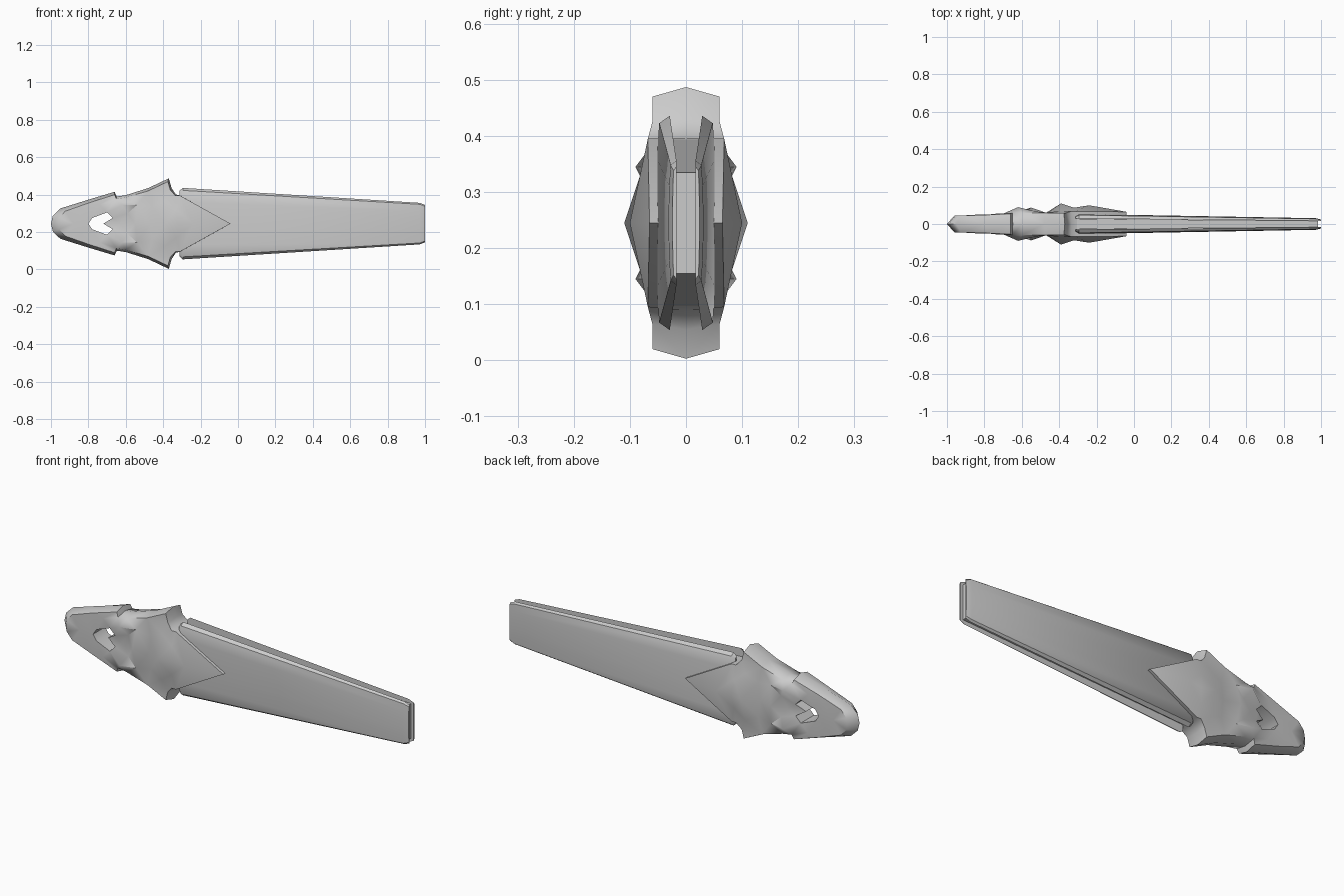
import bpy, bmesh, math
from mathutils import Vector
from mathutils.geometry import delaunay_2d_cdt

if "Cube" in bpy.data.objects:
    bpy.data.objects.remove(bpy.data.objects["Cube"])

CZ = 0.245  # height of the long axis
mat = bpy.data.materials.new("plain grey")
mat.diffuse_color = (0.6, 0.6, 0.6, 1)
mat.use_nodes = True
mat.node_tree.nodes["Principled BSDF"].inputs["Base Color"].default_value = mat.diffuse_color


def finish(name, bm, angle):
    bmesh.ops.recalc_face_normals(bm, faces=bm.faces[:])
    me = bpy.data.meshes.new(name)
    bm.to_mesh(me)
    bm.free()
    me.materials.append(mat)
    me.polygons.foreach_set("use_smooth", [True] * len(me.polygons))
    me.set_sharp_from_angle(angle=math.radians(angle))
    ob = bpy.data.objects.new(name, me)
    bpy.context.collection.objects.link(ob)
    return ob


def loft(name, sections, angle):
    """Skin equal-sized rings of points and cap both ends."""
    bm = bmesh.new()
    rings = [[bm.verts.new(p) for p in s] for s in sections]
    n = len(rings[0])
    for a, b in zip(rings, rings[1:]):
        for i in range(n):
            j = (i + 1) % n
            bm.faces.new((a[i], a[j], b[j], b[i]))
    bm.faces.new(rings[0])
    bm.faces.new(rings[-1])
    return finish(name, bm, angle)


def mirror_loop(half):
    """Close a half outline whose first and last points lie on the axis."""
    return half + [(p[0], -p[1], *p[2:]) for p in half[-2:0:-1]]


# Handle core: tapered bar between the two scales
loft("handle_core", [[(x, y * s, CZ + z * t) for s, t in ((-1, -1), (1, -1), (1, 1), (-1, 1))]
                     for x, y, z in ((-0.34, 0.027, 0.15), (0.985, 0.018, 0.09))], 30)

# Handle scales: bowed tapered plates with chamfered ends
for side, label in ((-1, "front"), (1, "back")):
    rings = []
    for x, inner, outer, h in ((-0.312, 0.029, 0.042, 0.176), (-0.295, 0.029, 0.054, 0.191),
                               (0.972, 0.017, 0.031, 0.111), (1.0, 0.017, 0.024, 0.1)):
        prof = [(0, 1), (0.75, 0.93), (0.92, 0.6), (1, 0.2)]
        prof += [(a, -b) for a, b in reversed(prof)]
        rings.append([(x, side * (inner + (outer - inner) * a), CZ + h * b) for a, b in prof])
    loft(label + "_handle_scale", rings, 40)

# Head outline: face edge x, z, half thickness, then ridge x, z
rim = [(-0.96, 0, 0.045, -1, 0), (-0.955, 0.03, 0.045, -0.99, 0.042),
       (-0.925, 0.066, 0.045, -0.95, 0.081), (-0.8, 0.11, 0.048, -0.8, 0.128),
       (-0.66, 0.155, 0.055, -0.66, 0.17), (-0.65, 0.132, 0.06, -0.648, 0.145),
       (-0.6, 0.14, 0.06, -0.6, 0.152), (-0.48, 0.175, 0.06, -0.48, 0.19),
       (-0.375, 0.225, 0.06, -0.37, 0.242), (-0.362, 0.18, 0.06, -0.355, 0.19),
       (-0.335, 0.15, 0.068, -0.333, 0.156), (-0.31, 0.15, 0.068, -0.308, 0.15),
       (-0.04, 0, 0.065, -0.04, 0)]
rim = [(a, b, c, d, e) for a, b, c, d, e in rim]
loop = rim + [(a, -b, c, d, -e) for a, b, c, d, e in rim[-2:0:-1]]
hole = mirror_loop([(-0.8, 0, 0.05), (-0.78, 0.03, 0.05), (-0.7, 0.06, 0.055),
                    (-0.67, 0.03, 0.055), (-0.72, 0, 0.04)])

# Peaks and valleys of the sculpted face: x, z, half thickness
relief = [(-0.88, 0, 0.047), (-0.55, 0, 0.088), (-0.47, 0, 0.06), (-0.39, 0, 0.11),
          (-0.32, 0, 0.087), (-0.24, 0, 0.1), (-0.63, 0, 0.06)]
for x, z, y in ((-0.84, 0.06, 0.05), (-0.74, 0.1, 0.055), (-0.62, 0.1, 0.09),
                (-0.59, 0.055, 0.06), (-0.54, 0.1, 0.07), (-0.46, 0.09, 0.06),
                (-0.39, 0.12, 0.07), (-0.33, 0.075, 0.075)):
    relief += [(x, z, y), (x, -z, y)]

# Head: triangulated relief on both faces, joined by a ridged rim and hole wall
points = [p[:3] for p in loop] + hole + relief
n, m = len(loop), len(hole)
co, _, tris, origin, _, source = delaunay_2d_cdt(
    [Vector(p[:2]) for p in points], [],
    [list(range(n))[::-1], list(range(n, n + m))[::-1]], 1, 1e-5)
index = {o: i for i, group in enumerate(origin) for o in group}
bm = bmesh.new()
sheets = []
for side in (-1, 1):
    vs = [bm.verts.new((c.x, side * points[o[0]][2], CZ + c.y)) for c, o in zip(co, origin)]
    for tri, src in zip(tris, source):
        if 1 not in src:
            bm.faces.new([vs[i] for i in tri])
    sheets.append(vs)
ridge = [bm.verts.new((p[3], 0, CZ + p[4])) for p in loop]
for i in range(n):
    j = (i + 1) % n
    for vs in sheets:
        bm.faces.new((vs[index[i]], vs[index[j]], ridge[j], ridge[i]))
for i in range(m):
    a, b = index[n + i], index[n + (i + 1) % m]
    bm.faces.new((sheets[0][a], sheets[0][b], sheets[1][b], sheets[1][a]))
finish("sculpted_head", bm, 50)
